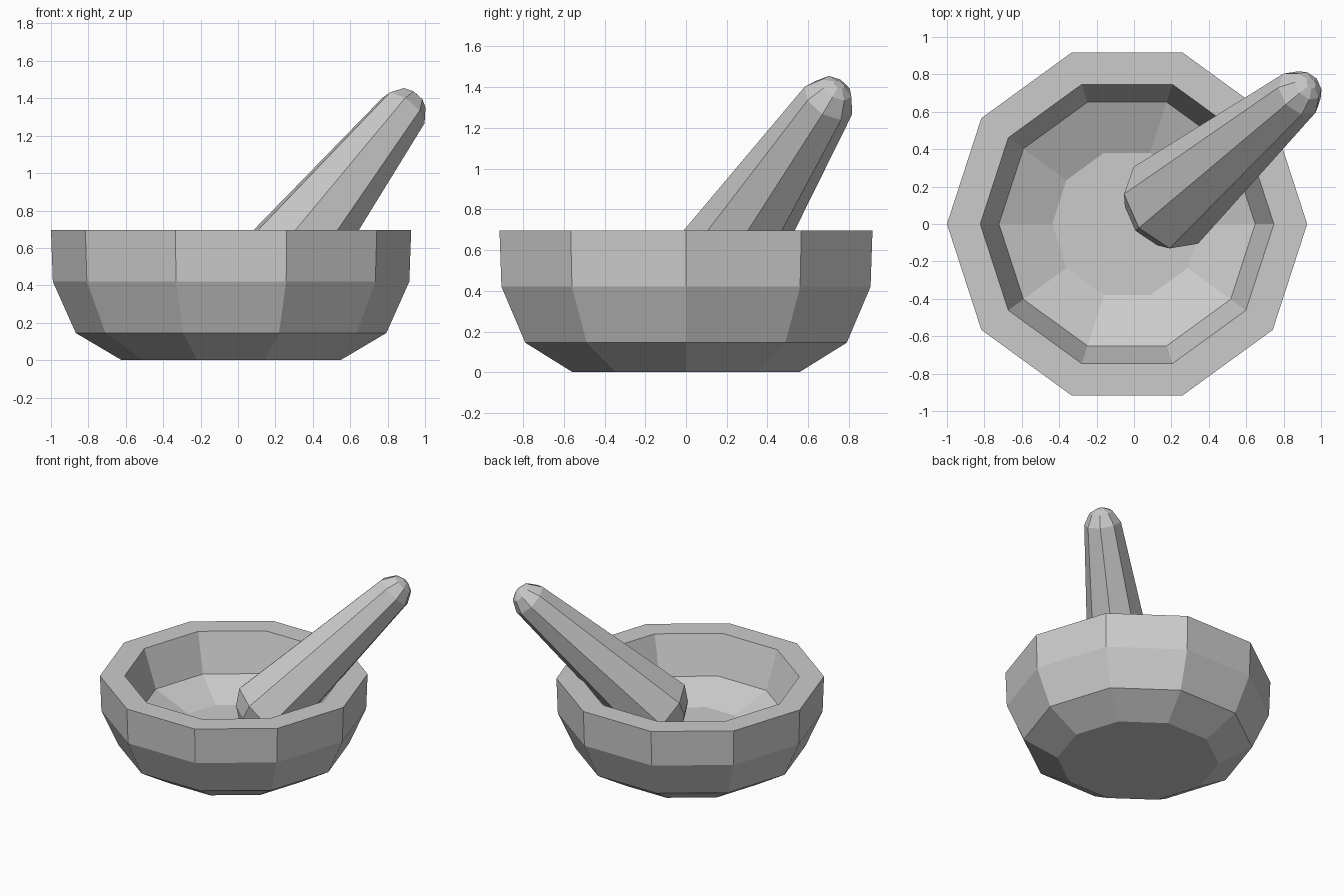
import bpy
from math import cos, sin, tau
from mathutils import Vector

if "Cube" in bpy.data.objects:
    bpy.data.objects.remove(bpy.data.objects["Cube"])


def lathe(name, profile, sides):
    """Revolve (radius, height) points about local z, capping both ends."""
    verts = [(r * cos(tau * i / sides), r * sin(tau * i / sides), z)
             for r, z in profile for i in range(sides)]
    faces = []
    for k in range(len(profile) - 1):
        for i in range(sides):
            a, b = k * sides + i, k * sides + (i + 1) % sides
            faces.append((a, b, b + sides, a + sides))
    faces.append(tuple(reversed(range(sides))))
    last = (len(profile) - 1) * sides
    faces.append(tuple(range(last, last + sides)))
    mesh = bpy.data.meshes.new(name)
    mesh.from_pydata(verts, [], faces)
    obj = bpy.data.objects.new(name, mesh)
    bpy.context.collection.objects.link(obj)
    return obj


# Ten-sided bowl: outer wall, flat rim, inner wall, floor
bowl = lathe("mortar_bowl", [
    (0.585, 0), (0.83, 0.145), (0.953, 0.42), (0.963, 0.695),
    (0.785, 0.695), (0.685, 0.40), (0.40, 0.28)], 10)
bowl.location.x = -0.037

# Eight-sided tapered pestle with rounded ends, leaning towards back right
foot, head = Vector((0.17, 0.10, 0.42)), Vector((0.885, 0.70, 1.335))
axis = head - foot
length = axis.length
pestle = lathe("pestle", [
    (0.10, -0.17), (0.19, -0.11), (0.268, 0), (0.135, length),
    (0.085, length + 0.085), (0.03, length + 0.112)], 8)
pestle.location = foot
pestle.rotation_euler = axis.to_track_quat('Z', 'Y').to_euler()
